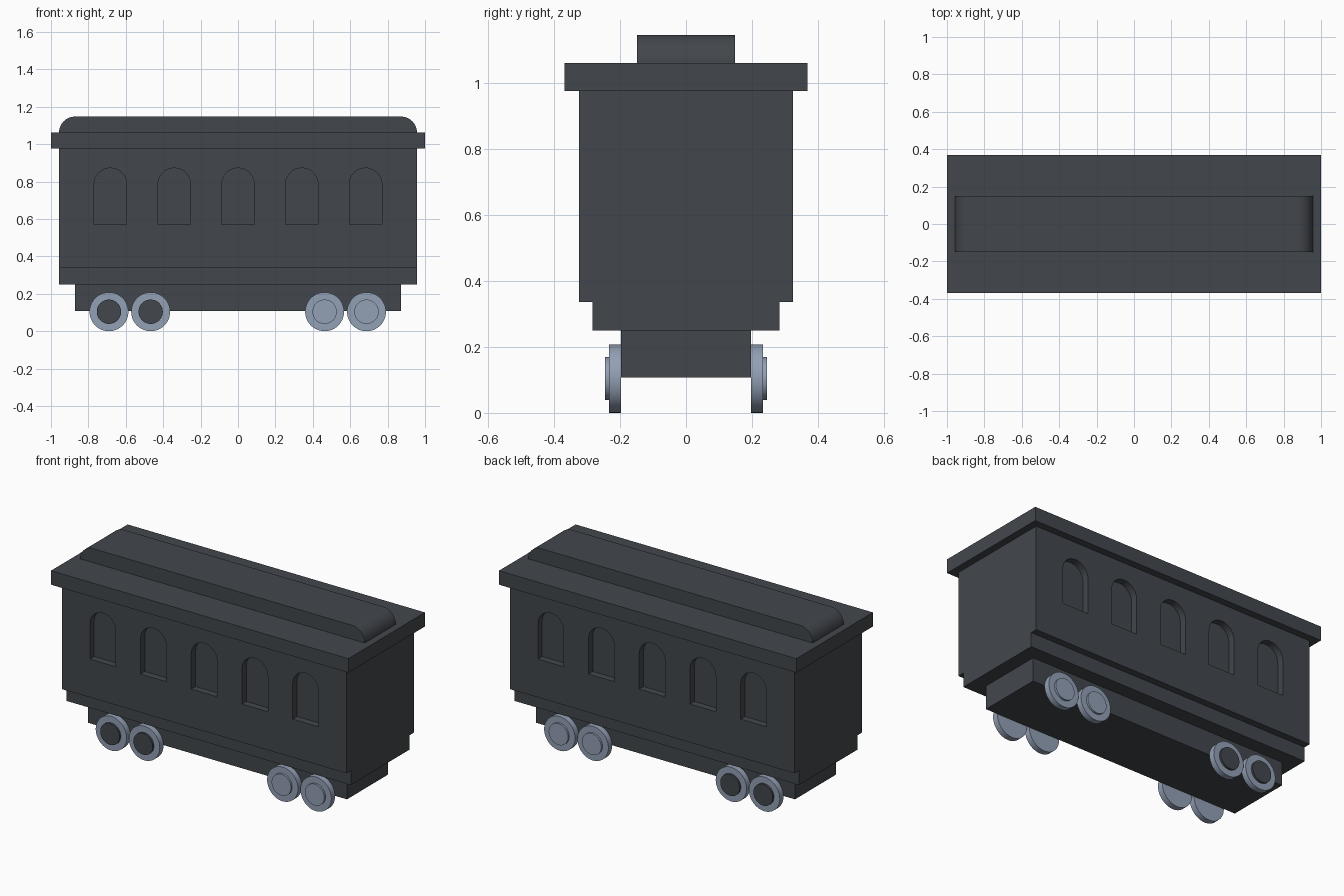
import bpy, bmesh, math
from mathutils import Vector

if "Cube" in bpy.data.objects:
    bpy.data.objects.remove(bpy.data.objects["Cube"])


def material(name, rgb):
    m = bpy.data.materials.new(name)
    m.diffuse_color = (*rgb, 1)
    m.use_nodes = True
    m.node_tree.nodes["Principled BSDF"].inputs["Base Color"].default_value = m.diffuse_color
    return m


DARK = material("dark_paint", (0.055, 0.062, 0.072))
STEEL = material("pale_steel", (0.29, 0.35, 0.46))


def add_prism(bm, pts, axis, a, b):
    """Extrude a 2D outline along x (points are y, z) or y (points are x, z)."""
    place = (lambda p, t: (t, p[0], p[1])) if axis == "x" else (lambda p, t: (p[0], t, p[1]))
    face = bm.faces.new([bm.verts.new(place(p, a)) for p in pts])
    ext = bmesh.ops.extrude_face_region(bm, geom=[face])
    move = Vector(place((0, 0), b - a))
    bmesh.ops.translate(bm, vec=move, verts=[v for v in ext["geom"] if isinstance(v, bmesh.types.BMVert)])


def finish(bm, name, mat):
    bmesh.ops.recalc_face_normals(bm, faces=bm.faces[:])
    me = bpy.data.meshes.new(name)
    bm.to_mesh(me)
    bm.free()
    me.materials.append(mat)
    ob = bpy.data.objects.new(name, me)
    bpy.context.collection.objects.link(ob)
    return ob


def prism(name, pts, axis, a, b, mat=DARK):
    bm = bmesh.new()
    add_prism(bm, pts, axis, a, b)
    return finish(bm, name, mat)


def rect(w, z0, z1):
    return [(-w, z0), (w, z0), (w, z1), (-w, z1)]


def arc(cx, cz, r, a0, a1, n):
    angles = [math.radians(a0 + (a1 - a0) * i / n) for i in range(n + 1)]
    return [(cx + r * math.cos(t), cz + r * math.sin(t)) for t in angles]


def smooth(ob):
    bpy.ops.object.select_all(action="DESELECT")
    ob.select_set(True)
    bpy.context.view_layer.objects.active = ob
    bpy.ops.object.shade_smooth_by_angle(angle=math.radians(30))


# Carriage body: stepped cross-section running the whole length
body = prism("carriage_body",
             [(-0.283, 0.25), (0.283, 0.25), (0.283, 0.337), (0.325, 0.337),
              (0.325, 0.977), (-0.325, 0.977), (-0.325, 0.337), (-0.283, 0.337)],
             "x", -0.957, 0.957)

# Arched window recesses on both long sides
bm = bmesh.new()
for i in range(-2, 3):
    cx = i * 0.341
    outline = [(cx - 0.087, 0.57), (cx + 0.087, 0.57)] + arc(cx, 0.785, 0.087, 0, 180, 24)
    for s in (-1, 1):
        add_prism(bm, outline, "y", s * 0.283, s * 0.4)
cutter = finish(bm, "window_cutter", DARK)
cutter.hide_render = True
mod = body.modifiers.new("windows", "BOOLEAN")
mod.operation = "DIFFERENCE"
mod.solver = "EXACT"
mod.object = cutter
bpy.context.view_layer.objects.active = body
bpy.ops.object.modifier_apply(modifier=mod.name)
bpy.data.objects.remove(cutter)
smooth(body)

# Underframe and roof slab
prism("underframe", rect(0.197, 0.107, 0.25), "x", -0.871, 0.871)
prism("roof_slab", rect(0.368, 0.977, 1.062), "x", -1, 1)

# Raised roof section with rounded ends
r = 0.085
ridge = arc(0.957 - r, 1.062, r, 0, 90, 12) + arc(-0.957 + r, 1.062, r, 90, 180, 12)
smooth(prism("raised_roof", ridge, "y", -0.149, 0.149))

# Wheels with raised hubs; hubs at the left end are dark
for k, cx in enumerate((-0.69, -0.467, 0.463, 0.687)):
    for s, side in ((-1, "front"), (1, "back")):
        wheel = arc(cx, 0.104, 0.104, 0, 360, 48)[:-1]
        hub = arc(cx, 0.104, 0.065, 0, 360, 48)[:-1]
        smooth(prism(f"wheel_{side}_{k + 1}", wheel, "y", s * 0.197, s * 0.233, STEEL))
        smooth(prism(f"hub_{side}_{k + 1}", hub, "y", s * 0.22, s * 0.245, DARK if cx < 0 else STEEL))
